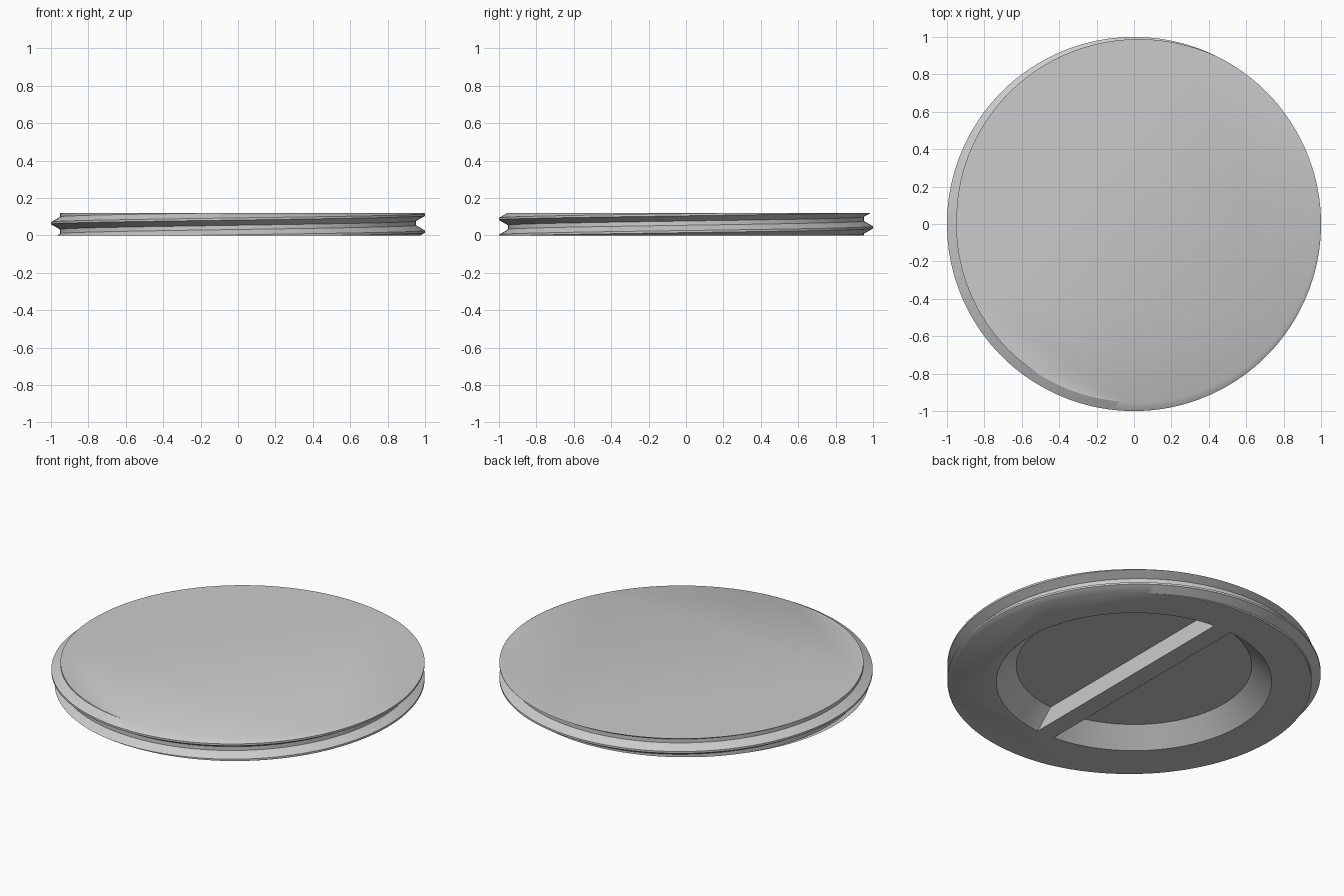
import bpy, bmesh, math
from mathutils import Matrix

cube = bpy.data.objects.get("Cube")
if cube:
    bpy.data.objects.remove(cube, do_unlink=True)

HEIGHT, PITCH, START = 0.12, 0.09, 0.02
CREST, ROOT = 1.0, 0.951
SEGMENTS = 180
RIM, FLOOR, DEPTH = 0.738, 0.631, 0.10
BAR_HALF = 0.056

gray = bpy.data.materials.new("light_gray")
color = (0.6, 0.6, 0.6, 1)
gray.diffuse_color = color
gray.use_nodes = True
gray.node_tree.nodes["Principled BSDF"].inputs["Base Color"].default_value = color


def make_object(name, bm):
    bmesh.ops.recalc_face_normals(bm, faces=bm.faces)
    mesh = bpy.data.meshes.new(name)
    bm.to_mesh(mesh)
    bm.free()
    mesh.materials.append(gray)
    obj = bpy.data.objects.new(name, mesh)
    bpy.context.collection.objects.link(obj)
    return obj


def thread_radius(offset):
    """Radius at a height offset from the nearest crest."""
    d = abs((offset + PITCH / 2) % PITCH - PITCH / 2)
    t = (d - PITCH / 16) / (PITCH * 5 / 16)
    return CREST + (ROOT - CREST) * min(max(t, 0), 1)


# Threaded disc: helical rows trimmed flat at the bottom and top
bm = bmesh.new()
shared = {}


def thread_vert(column, row):
    angle = math.tau * column / SEGMENTS
    crest = START + PITCH * column / SEGMENTS
    z = min(max(crest + row, 0), HEIGHT)
    r = thread_radius(z - crest)
    key = tuple(round(v, 6) for v in (r * math.cos(angle), r * math.sin(angle), z))
    if key not in shared:
        shared[key] = bm.verts.new(key)
    return shared[key]


rows = [PITCH * (turn + f) for turn in range(-3, 4)
        for f in (-3 / 8, -1 / 16, 1 / 16, 3 / 8)]
for i in range(SEGMENTS):
    for low, high in zip(rows, rows[1:]):
        corners = [thread_vert(i, low), thread_vert(i + 1, low),
                   thread_vert(i + 1, high), thread_vert(i, high)]
        corners = list(dict.fromkeys(corners))
        if len(corners) > 2:
            bm.faces.new(corners)
bmesh.ops.holes_fill(bm, edges=[e for e in bm.edges if e.is_boundary], sides=0)
disc = make_object("threaded_cap", bm)

# Tapered recess underneath, in two halves that leave a grip bar between them
BELOW = 0.03
wide = RIM + (RIM - FLOOR) * BELOW / DEPTH
cutters = []
for side in (-1, 1):
    bm = bmesh.new()
    bmesh.ops.create_cone(bm, cap_ends=True, segments=128, radius1=wide, radius2=FLOOR,
                          depth=DEPTH + BELOW,
                          matrix=Matrix.Translation((0, 0, (DEPTH - BELOW) / 2)))
    bmesh.ops.bisect_plane(bm, geom=bm.verts[:] + bm.edges[:] + bm.faces[:],
                           plane_co=(side * BAR_HALF, 0, 0), plane_no=(side, 0, 0),
                           clear_inner=True)
    bmesh.ops.holes_fill(bm, edges=[e for e in bm.edges if e.is_boundary], sides=0)
    cutter = make_object("recess_cutter", bm)
    cutter.hide_render = True
    cutters.append(cutter)
    cut = disc.modifiers.new("recess", 'BOOLEAN')
    cut.operation = 'DIFFERENCE'
    cut.solver = 'EXACT'
    cut.object = cutter

# Apply the cuts, then drop the cutters
bpy.context.view_layer.update()
result = bpy.data.meshes.new_from_object(
    disc.evaluated_get(bpy.context.evaluated_depsgraph_get()))
disc.modifiers.clear()
disc.data = result
for cutter in cutters:
    bpy.data.objects.remove(cutter, do_unlink=True)

# Smooth walls with crisp thread and rim edges
bpy.ops.object.select_all(action='DESELECT')
disc.select_set(True)
bpy.context.view_layer.objects.active = disc
bpy.ops.object.shade_smooth_by_angle(angle=math.radians(30))
